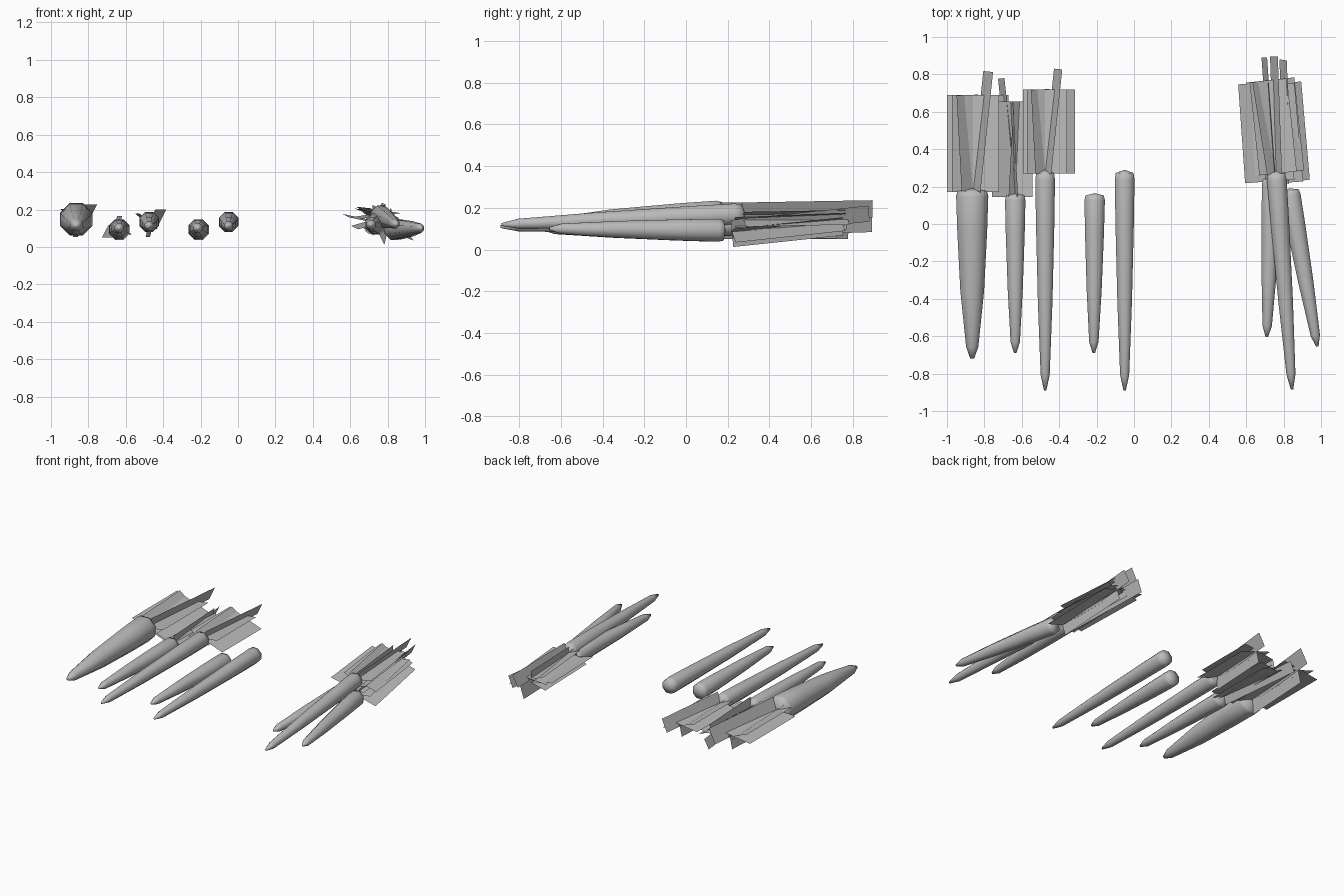
import bpy, bmesh
from math import radians, cos, sin, tau
from mathutils import Matrix, Vector

cube = bpy.data.objects.get("Cube")
if cube:
    bpy.data.objects.remove(cube)

grey = bpy.data.materials.new("plain_grey")
grey.use_nodes = True
colour = (0.5, 0.5, 0.5, 1)
grey.diffuse_color = colour
grey.node_tree.nodes["Principled BSDF"].inputs["Base Color"].default_value = colour


def finish(bm, name, matrix, smooth=False):
    mesh = bpy.data.meshes.new(name)
    bm.to_mesh(mesh)
    bm.free()
    mesh.materials.append(grey)
    for poly in mesh.polygons:
        poly.use_smooth = smooth
    obj = bpy.data.objects.new(name, mesh)
    obj.matrix_world = matrix
    bpy.context.collection.objects.link(obj)


def root(name, tip, crown, radius, shoulder=0.46):
    """Eight-sided lathe from the tip to the crown."""
    tip, crown = Vector(tip), Vector(crown)
    axis = crown - tip
    profile = [(0, 0.12), (0.07, shoulder), (0.4, 0.74),
               (0.75, 0.93), (0.955, 1), (0.985, 0.9)]
    bm = bmesh.new()
    rings = []
    for t, r in profile:
        ring = [bm.verts.new((radius * r * cos(tau * (i + 0.5) / 8),
                              radius * r * sin(tau * (i + 0.5) / 8),
                              t * axis.length)) for i in range(8)]
        rings.append(ring)
    for low, high in zip(rings, rings[1:]):
        for i in range(8):
            j = (i + 1) % 8
            bm.faces.new((low[i], low[j], high[j], high[i]))
    for ring, z in ((rings[0][::-1], 0), (rings[-1], axis.length)):
        centre = bm.verts.new((0, 0, z))
        for i in range(8):
            bm.faces.new((ring[i], ring[(i + 1) % 8], centre))
    turn = axis.to_track_quat('Z', 'Y').to_matrix().to_4x4()
    finish(bm, name, Matrix.Translation(tip) @ turn, True)


def tuft(name, base, width, length, yaw=0, pitch=0, spin=0, lean=-6):
    """Crossing flat leaf sheets; the long steep one leans sideways."""
    # Left edge, right edge, roll, turn, relative length
    sheets = [(-0.14, 0.14, -8, 0, 1), (-0.12, 0.2, 20, 0, 1),
              (-0.085, 0.03, 117, lean, 1.25), (0, 0.1, 103, lean / 2, 1),
              (-0.08, 0.07, 40, 3, 1)]
    bm = bmesh.new()
    for left, right, roll, turn, stretch in sheets:
        rot = (Matrix.Rotation(radians(turn), 3, 'Z')
               @ Matrix.Rotation(radians(roll), 3, 'Y'))
        corners = ((left, 0), (right, 0), (right, stretch), (left, stretch))
        bm.faces.new([bm.verts.new(rot @ Vector((x * width, y * length, 0)))
                      for x, y in corners])
    finish(bm, name, Matrix.Translation(base)
           @ Matrix.Rotation(radians(yaw), 4, 'Z')
           @ Matrix.Rotation(radians(pitch), 4, 'X')
           @ Matrix.Rotation(radians(spin), 4, 'Y'))


# Loose roots lying in a row
root("thick_root", (-0.865, -0.72, 0.115), (-0.865, 0.19, 0.15), 0.093, 0.38)
root("short_leafy_root", (-0.635, -0.69, 0.1), (-0.635, 0.165, 0.092), 0.059)
root("long_leafy_root", (-0.475, -0.89, 0.11), (-0.475, 0.29, 0.135), 0.057)
root("short_bare_root", (-0.215, -0.69, 0.1), (-0.21, 0.165, 0.092), 0.059)
root("long_bare_root", (-0.05, -0.89, 0.11), (-0.05, 0.29, 0.135), 0.057)
tuft("thick_root_leaves", (-0.86, 0.17, 0.15), 1, 0.52)
tuft("short_root_leaves", (-0.635, 0.145, 0.1), 0.66, 0.51, spin=180)
tuft("long_root_leaves", (-0.475, 0.27, 0.135), 0.85, 0.45)

# Bunch of three crossing roots
root("bunch_side_root", (0.71, -0.605, 0.118), (0.74, 0.25, 0.122), 0.059)
root("bunch_top_root", (0.845, -0.885, 0.12), (0.76, 0.285, 0.17), 0.057)
root("bunch_lower_root", (0.98, -0.655, 0.1), (0.83, 0.19, 0.092), 0.059)
tuft("bunch_side_leaves", (0.75, 0.23, 0.125), 0.8, 0.53, 4, 2, 172, 0)
tuft("bunch_top_leaves", (0.76, 0.27, 0.165), 0.8, 0.5, 6, 1, 0, -4)
tuft("bunch_lower_leaves", (0.8, 0.22, 0.085), 0.75, 0.53, 5, 6, 0, -4)
